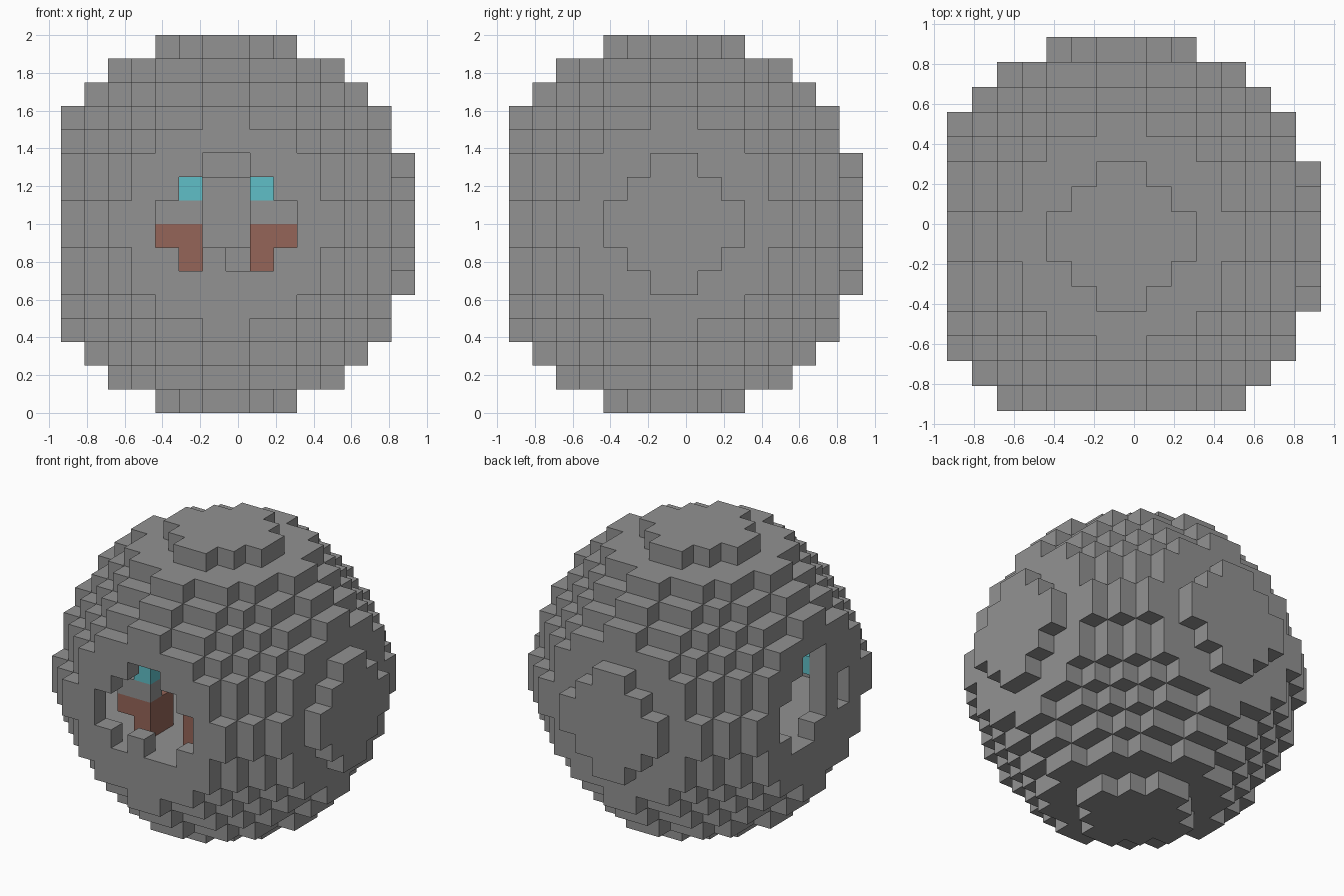
import bpy, bmesh
from itertools import product
from mathutils import Vector

if "Cube" in bpy.data.objects:
    bpy.data.objects.remove(bpy.data.objects["Cube"], do_unlink=True)

N = 16                      # blocks across the full ball
S = 2 / N                   # block size
MID = (N - 1) / 2
ORIGIN = Vector((-1.0625, -1.0625, 0))
AXES = [Vector(a) for a in ((1, 0, 0), (0, 1, 0), (0, 0, 1))]


def material(name, rgb):
    m = bpy.data.materials.new(name)
    m.use_nodes = True
    m.diffuse_color = (*rgb, 1)
    m.node_tree.nodes["Principled BSDF"].inputs["Base Color"].default_value = (*rgb, 1)
    return m


grey = material("stone grey", (0.287, 0.287, 0.287))
teal = material("lamp teal", (0.116, 0.52, 0.57))
brown = material("seat brown", (0.3, 0.13, 0.098))


def neighbours(c):
    for a, s in product(range(3), (-1, 1)):
        n = list(c)
        n[a] += s
        yield a, s, tuple(n)


def in_ball(c):
    """Sphere test, with the diagonal corners trimmed to single-block steps."""
    lo, mid, hi = sorted(abs(x - MID) for x in c)
    round_enough = lo * lo + mid * mid + hi * hi < (N / 2) ** 2
    return round_enough and lo + mid + hi < 13 and (mid < 5 or lo < 1)


def blocks(name, cells, mat):
    """Skin a set of grid cells with one square per exposed side."""
    cells = set(cells)
    bm = bmesh.new()
    for c in sorted(cells):
        centre = ORIGIN + (Vector(c) + Vector((.5, .5, .5))) * S
        for a, s, n in neighbours(c):
            if n in cells:
                continue
            u, v = AXES[(a + 1) % 3] * S / 2, AXES[(a + 2) % 3] * S / 2
            p = centre + AXES[a] * s * S / 2
            ring = [p - u - v, p + u - v, p + u + v, p - u + v][::s]
            bm.faces.new([bm.verts.new(q) for q in ring])
    bmesh.ops.remove_doubles(bm, verts=bm.verts, dist=S / 100)
    me = bpy.data.meshes.new(name)
    bm.to_mesh(me)
    bm.free()
    me.materials.append(mat)
    ob = bpy.data.objects.new(name, me)
    bpy.context.collection.objects.link(ob)


def mirrored(cells):
    return [d for i, j, k in cells for d in ((i, j, k), (N - 1 - i, j, k))]


# Hollow ball, with the caps on the front and one side left off as openings
ball = {c for c in product(range(N), repeat=3) if in_ball(c)}
skin = {c for c in ball if any(n not in ball for _, _, n in neighbours(c))}
inside = ball - skin
blocks("ball_shell", [c for c in skin if c[0] > 0 and c[1] > 0], grey)

# Interior floor and the blocks on the two sills
blocks("floor", [c for c in inside if c[2] == 5 and c[0] > 0 and c[1] > 0], grey)
blocks("front_sill_block", [(7, 1, 6)], grey)
blocks("side_sill_block", [(1, 7, 6)], grey)

# Central column with a step before it
blocks("column", product((7, 8), (7, 8), range(6, 10)), grey)
blocks("column_step", product((7, 8), (6,), (6,)), grey)

# Seats either side of the front opening, with grey ledges and lamps above
blocks("seats", mirrored([(5, 3, 7), *product((6,), (3, 4), (6, 7))]), brown)
blocks("seat_ledges", mirrored(product((5, 6), (3,), (8,))), grey)
blocks("front_lamps", mirrored([(6, 3, 9)]), teal)

# Post in the side opening with a lamp behind it
blocks("side_post", product((1,), (6,), range(6, 10)), grey)
blocks("side_lamp", [(2, 6, 9)], teal)
